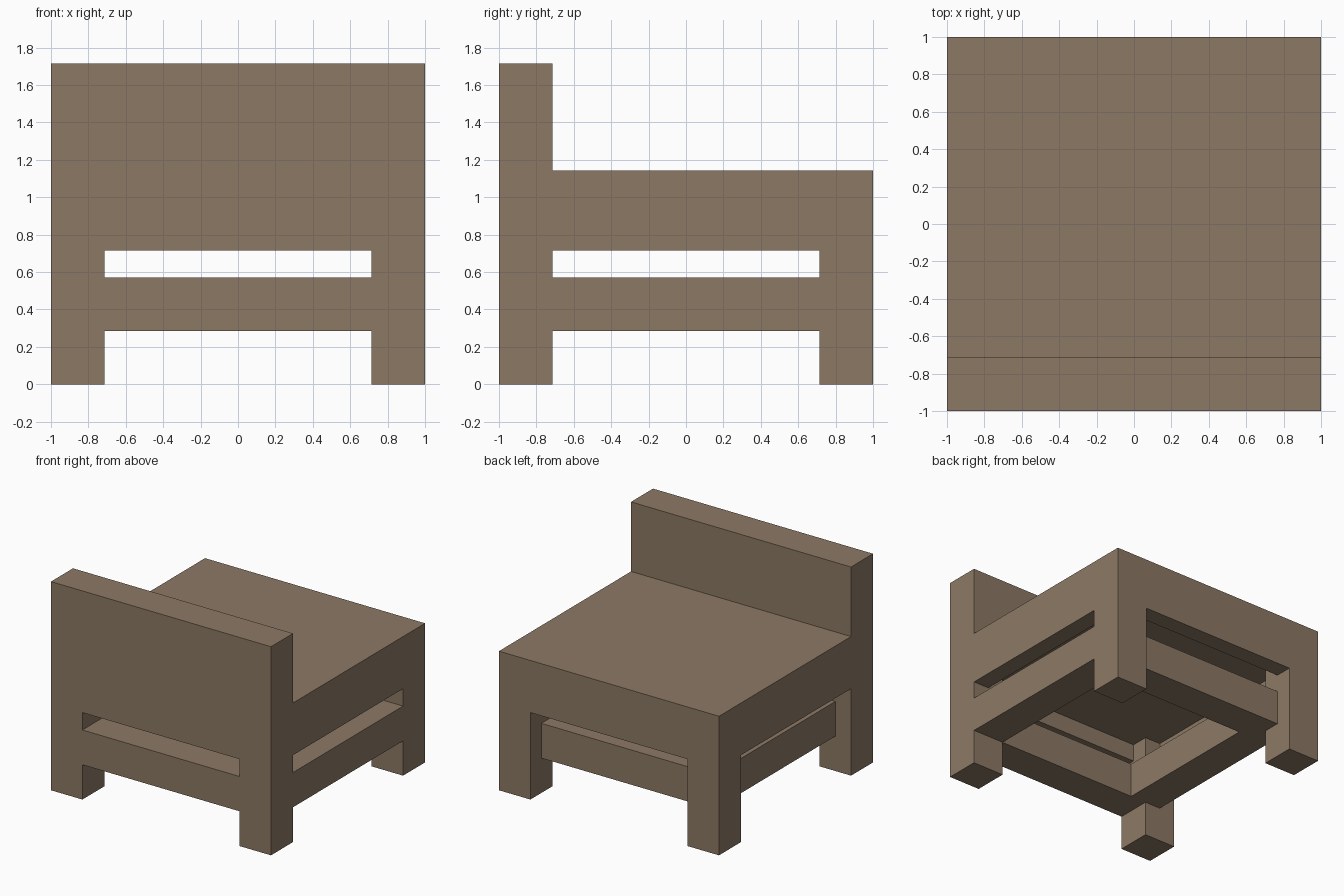
import bpy
import bmesh
from mathutils import Vector

U = 1 / 7  # design module: the chair is 14 modules wide

cube = bpy.data.objects.get("Cube")
if cube:
    bpy.data.objects.remove(cube, do_unlink=True)

wood = bpy.data.materials.new("brown wood")
wood.use_nodes = True
color = (0.263, 0.191, 0.130, 1)
wood.diffuse_color = color
wood.node_tree.nodes["Principled BSDF"].inputs["Base Color"].default_value = color


def box(name, low, high):
    """Box between two corners given in modules."""
    low, high = Vector(low) * U, Vector(high) * U
    bm = bmesh.new()
    bmesh.ops.create_cube(bm, size=1)
    bmesh.ops.scale(bm, vec=high - low, verts=bm.verts)
    bmesh.ops.translate(bm, vec=(low + high) / 2, verts=bm.verts)
    mesh = bpy.data.meshes.new(name)
    bm.to_mesh(mesh)
    bm.free()
    mesh.materials.append(wood)
    obj = bpy.data.objects.new(name, mesh)
    bpy.context.collection.objects.link(obj)
    return obj


# Seat slab and upright backrest
box("seat", (-7, -7, 6), (7, 7, 8))
box("backrest", (-7, -7, 8), (7, -5, 12))

# Thin apron around the hollow underside of the seat
for side, name in ((-1, "front"), (1, "back")):
    y = side * 6.5
    box(name + "_apron", (-7, y - 0.5, 5), (7, y + 0.5, 6))
for side, name in ((-1, "right"), (1, "left")):
    x = side * 6.5
    box(name + "_apron", (x - 0.5, -6, 5), (x + 0.5, 6, 6))

# Four square legs running up to the seat slab
for sx, xname in ((-1, "right"), (1, "left")):
    for sy, yname in ((-1, "front"), (1, "back")):
        x, y = sx * 6, sy * 6
        box(f"{yname}_{xname}_leg", (x - 1, y - 1, 0), (x + 1, y + 1, 6))

# Lower rails: two flush with the legs, two set inwards
box("front_rail", (-5, -7, 2), (5, -5, 4))
box("left_rail", (5, -5, 2), (7, 5, 4))
box("back_rail", (-5, 4, 2), (5, 6, 4))
box("right_rail", (-6, -5, 2), (-4, 5, 4))
